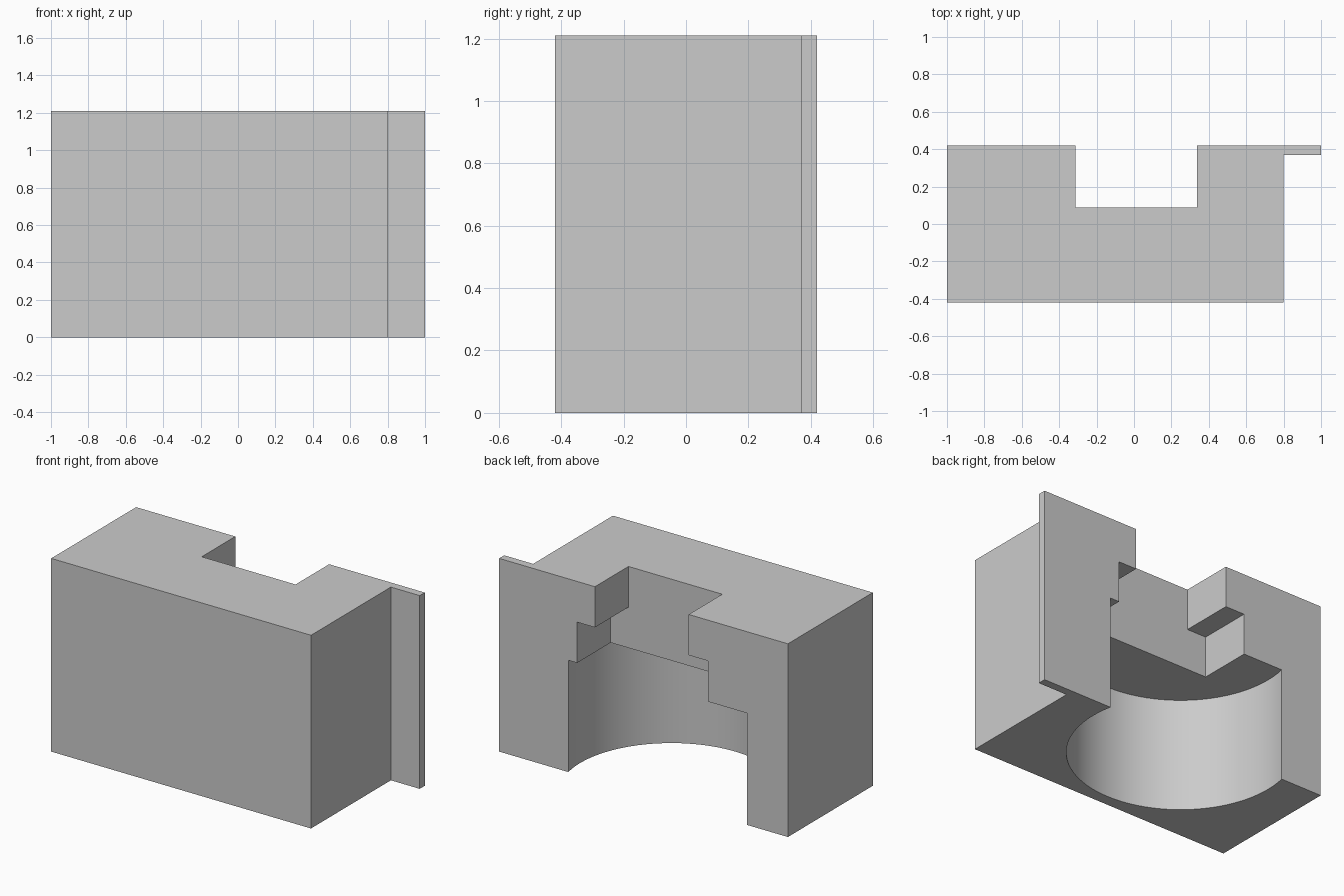
import bpy
import bmesh
import math

default = bpy.data.objects.get("Cube")
if default:
    bpy.data.objects.remove(default, do_unlink=True)

HEIGHT, BACK, FRONT = 1.21, 0.42, -0.42


def prism(name, outline, z0, z1):
    """Extrude a flat outline from z0 up to z1."""
    bm = bmesh.new()
    base = bm.faces.new([bm.verts.new((x, y, z0)) for x, y in outline])
    top = bmesh.ops.extrude_face_region(bm, geom=[base])["geom"]
    bmesh.ops.translate(bm, vec=(0, 0, z1 - z0),
                        verts=[v for v in top if isinstance(v, bmesh.types.BMVert)])
    bmesh.ops.recalc_face_normals(bm, faces=bm.faces)
    mesh = bpy.data.meshes.new(name)
    bm.to_mesh(mesh)
    bm.free()
    obj = bpy.data.objects.new(name, mesh)
    bpy.context.collection.objects.link(obj)
    return obj


def rectangle(x0, x1, y0, y1):
    return [(x0, y0), (x1, y0), (x1, y1), (x0, y1)]


# Block with a thin side flange along its back edge
block = prism("block_with_flange",
              [(-1, FRONT), (0.8, FRONT), (0.8, 0.37), (1, 0.37), (1, BACK), (-1, BACK)],
              0, HEIGHT)

# Stepped slot in the back, and a round recess below it
radius, centre_x, centre_y, sides = 0.634, -0.098, 0.285, 96
circle = [(centre_x + radius * math.cos(math.tau * i / sides),
           centre_y + radius * math.sin(math.tau * i / sides)) for i in range(sides)]
cutters = [
    prism("upper_slot_cutter", rectangle(-0.313, 0.337, 0.088, 0.6), 0.85, 1.4),
    prism("middle_slot_cutter", rectangle(-0.445, 0.46, 0.088, 0.6), 0.6, 0.955),
    prism("round_recess_cutter", circle, -0.2, 0.70),
]

bpy.context.view_layer.objects.active = block
for cutter in cutters:
    cutter.hide_render = True
    cut = block.modifiers.new(cutter.name, "BOOLEAN")
    cut.operation = "DIFFERENCE"
    cut.solver = "EXACT"
    cut.object = cutter
    bpy.ops.object.modifier_apply(modifier=cut.name)
    bpy.data.objects.remove(cutter, do_unlink=True)

# Smooth recess wall, sharp corners
block.data.polygons.foreach_set("use_smooth", [True] * len(block.data.polygons))
block.data.set_sharp_from_angle(angle=math.radians(30))

# Plain grey finish
grey = bpy.data.materials.new("light_grey")
grey.use_nodes = True
colour = (0.6, 0.6, 0.6, 1)
grey.diffuse_color = colour
grey.node_tree.nodes["Principled BSDF"].inputs["Base Color"].default_value = colour
block.data.materials.clear()
block.data.materials.append(grey)
